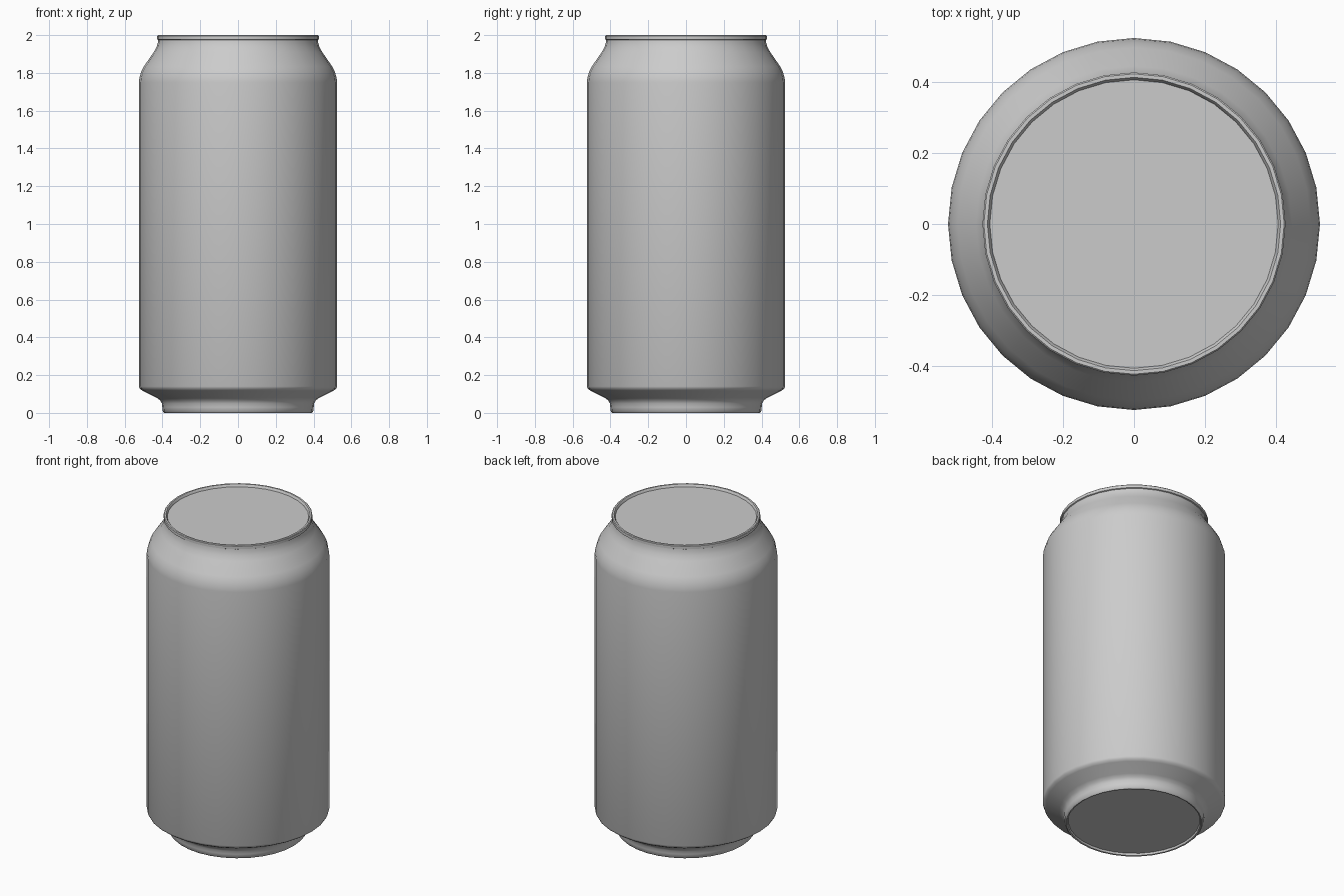
import bpy, bmesh, math

if "Cube" in bpy.data.objects:
    bpy.data.objects.remove(bpy.data.objects["Cube"])

SIDES = 32


def lathe(name, profile):
    """Spin a (radius, z) profile around z; zero-radius ends become poles."""
    bm = bmesh.new()
    verts = [bm.verts.new((r, 0, z)) for r, z in profile]
    edges = [bm.edges.new(pair) for pair in zip(verts, verts[1:])]
    bmesh.ops.spin(bm, geom=verts + edges, cent=(0, 0, 0), axis=(0, 0, 1),
                   angle=2 * math.pi, steps=SIDES, use_duplicate=False)
    bmesh.ops.remove_doubles(bm, verts=bm.verts, dist=0.0005)
    bmesh.ops.recalc_face_normals(bm, faces=bm.faces)
    mesh = bpy.data.meshes.new(name)
    bm.to_mesh(mesh)
    bm.free()
    obj = bpy.data.objects.new(name, mesh)
    bpy.context.collection.objects.link(obj)
    bpy.context.view_layer.objects.active = obj
    obj.select_set(True)
    bpy.ops.object.shade_smooth_by_angle(angle=math.radians(40))
    obj.select_set(False)


# Closed can: recessed base, foot, wall, shoulder, neck, rolled rim, recessed lid
base = [(0, 0.014), (0.378, 0.014), (0.382, 0.002), (0.39, 0.0), (0.398, 0.008)]
foot = [(0.401, 0.03), (0.403, 0.05), (0.412, 0.066), (0.43, 0.08)]
wall = [(0.505, 0.117), (0.519, 0.127), (0.525, 0.14), (0.525, 1.75)]
shoulder = [(0.522, 1.775), (0.513, 1.805), (0.498, 1.835), (0.446, 1.91)]
neck = [(0.431, 1.938), (0.424, 1.96), (0.422, 1.975)]
rim = [(0.428, 1.978), (0.428, 1.996), (0.424, 2.0), (0.414, 2.0), (0.411, 1.996)]
lid = [(0.407, 1.985), (0, 1.985)]
lathe("can_body", base + foot + wall + shoulder + neck + rim + lid)
